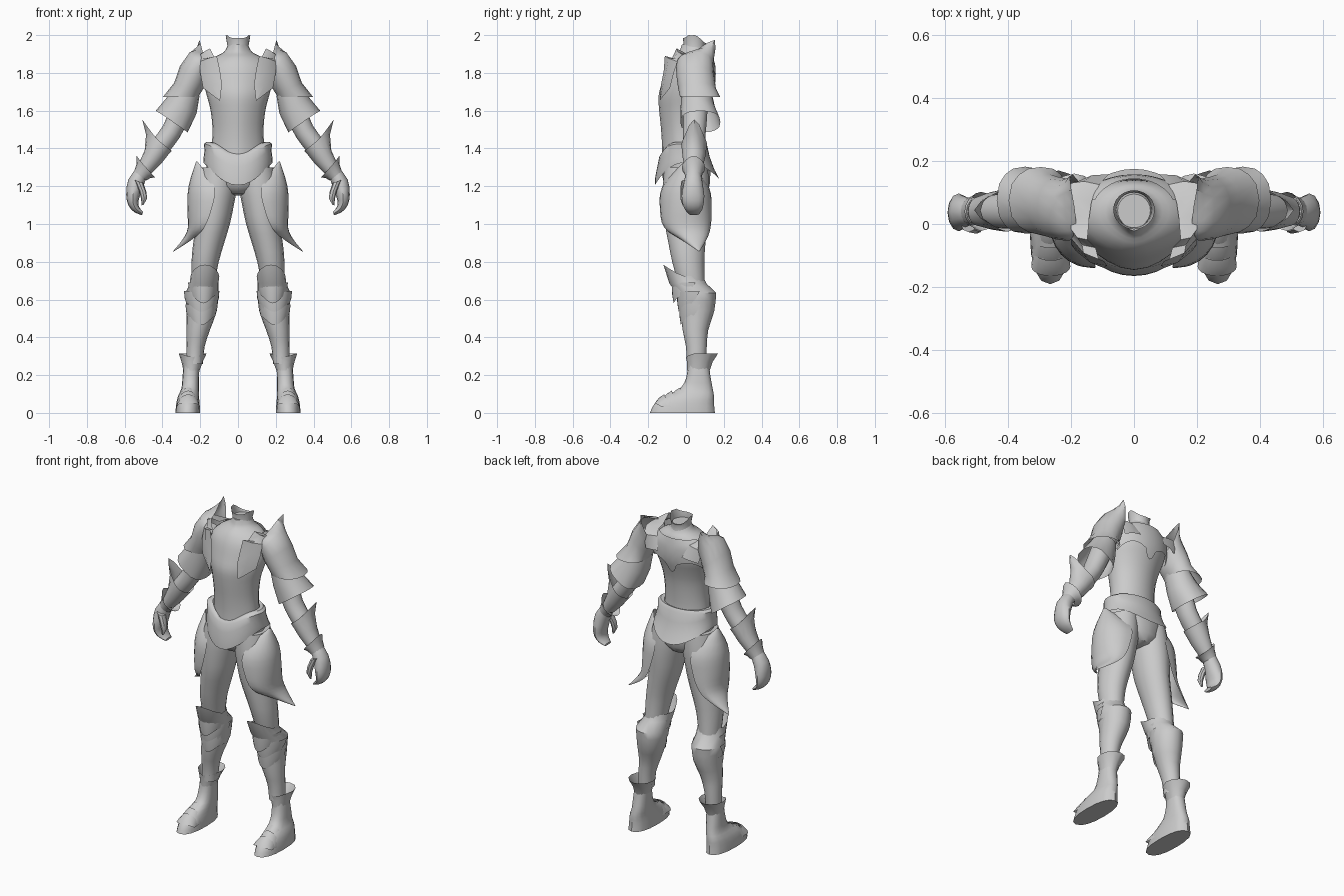
import bpy, math
from mathutils import Vector

grey = bpy.data.materials.new("steel_grey")
grey.diffuse_color = (0.6, 0.6, 0.6, 1)


def ring(x, y, z, rx, ry, tilt=0, arc=None, lift=(0, 0, 0), at=0, p=4, n=16, e=1.0):
    """Ellipse of points, tilted in the xz plane; lift pulls the side facing angle 'at' into a point."""
    u = Vector((math.cos(math.radians(tilt)), 0, math.sin(math.radians(tilt))))
    count = n if arc is None else n + 1
    a0, a1 = arc or (0, 360)
    pts = []
    for i in range(count):
        a = math.radians(a0 + (a1 - a0) * i / n)
        c, s = math.cos(a), math.sin(a)
        c, s = math.copysign(abs(c) ** e, c), math.copysign(abs(s) ** e, s)
        k = max(0, math.cos(a - math.radians(at))) ** p
        pts.append(Vector((x, y, z)) + u * rx * c + Vector((0, ry * s, 0)) + Vector(lift) * k)
    return pts


def loft(name, rows, closed=True, caps=(False, False), mirror=True, angle=40):
    """Skin a list of point rows into one part."""
    n = len(rows[0])
    verts = [p for r in rows for p in r]
    faces = []
    for j in range(len(rows) - 1):
        for i in range(n if closed else n - 1):
            k = (i + 1) % n
            faces.append((j * n + i, (j + 1) * n + i, (j + 1) * n + k, j * n + k))
    if caps[0]:
        faces.append(tuple(range(n)))
    if caps[1]:
        faces.append(tuple(reversed(range(len(verts) - n, len(verts)))))
    me = bpy.data.meshes.new(name)
    me.from_pydata(verts, [], faces)
    me.materials.append(grey)
    me.shade_smooth()
    me.set_sharp_from_angle(angle=math.radians(angle))
    ob = bpy.data.objects.new(name, me)
    bpy.context.collection.objects.link(ob)
    if mirror:
        ob.modifiers.new("Mirror", 'MIRROR').use_mirror_merge = False
    return ob


def smoothed(table, steps=3):
    """Catmull-Rom resampling of a table of ring sizes."""
    out = []
    for i in range(len(table) - 1):
        q = [table[max(0, min(len(table) - 1, i + d))] for d in (-1, 0, 1, 2)]
        for s in range(steps):
            t = s / steps
            out.append(tuple(0.5 * (2 * b + (c - a) * t + (2 * a - 5 * b + 4 * c - d) * t * t
                             + (3 * b - a - 3 * c + d) * t ** 3) for a, b, c, d in zip(*q)))
    return out + [table[-1]]


# Torso: z, half width, front y, back y
torso = smoothed([(1.28, .15, -.12, .11), (1.4, .14, -.115, .09), (1.5, .135, -.12, .09), (1.6, .145, -.13, .10),
                  (1.68, .165, -.133, .12), (1.75, .182, -.115, .14), (1.83, .178, -.09, .14),
                  (1.88, .13, -.06, .13), (1.91, .075, -.025, .11), (1.95, .052, -.01, .095)])


def torso_ring(z, rx, yf, yb):
    return ring(0, (yf + yb) / 2, z, rx, (yb - yf) / 2, lift=(0, -.012, 0), at=-90, p=8, n=24)


loft("torso", [torso_ring(*r) for r in torso], caps=(True, True), mirror=False)

# Neck collar with raised points at the sides and front
collar = [ring(0, .045, 1.91, .064, .064, n=24), ring(0, .045, 1.945, .056, .056, n=24),
          ring(0, .045, 1.965, .066, .062, n=24)]
for p in collar[-1]:
    p.z += .036 * (abs(p.x) / .066) ** 4 + (.012 if p.y < .02 else 0) - .12 * (p.y - .04)
loft("neck_collar", collar, mirror=False)


# Upper back plate, following the torso, with a notched hem
def torso_at(z):
    i = next(k for k in range(len(torso) - 1) if torso[k + 1][0] >= z)
    a, b = torso[i], torso[i + 1]
    t = (z - a[0]) / (b[0] - a[0])
    return [u + (v - u) * t for u, v in zip(a, b)]


back = []
for j in range(6):
    row = []
    for i in range(25):
        s = i / 12 - 1
        hem = 1.70 + .05 * abs(math.sin(s * math.pi)) - (.03 if abs(s) < .1 else 0)
        z, rx, yf, yb = torso_at(hem + (1.885 - hem) * j / 5)
        a = math.radians(90 + 68 * s)
        row.append(Vector(((rx + .012) * math.cos(a), (yf + yb) / 2 + ((yb - yf) / 2 + .016) * math.sin(a), z)))
    back.append(row)
loft("back_plate", back, closed=False, mirror=False)

# Shoulder strap: pairs of inner and outer edge points running front to back, with two raised points
strap = [((.095, -.138, 1.655), (.1, -.138, 1.655)), ((.085, -.132, 1.74), (.185, -.085, 1.72)),
         ((.095, -.118, 1.81), (.2, -.065, 1.8)), ((.112, -.112, 1.89), (.2, -.045, 1.86)),
         ((.122, -.075, 1.875), (.2, -.03, 1.875)), ((.148, -.05, 1.93), (.205, -.01, 1.89)),
         ((.142, .02, 1.885), (.215, .03, 1.89)), ((.135, .07, 1.88), (.215, .08, 1.885)),
         ((.11, .125, 1.86), (.2, .13, 1.85)), ((.08, .158, 1.79), (.18, .135, 1.77))]
rows = []
for a, b in strap:
    a, b = Vector(a), Vector(b)
    bulge = Vector((.004, -.014 if a.y < -.05 else .008 if a.y > .05 else 0, .002)) * min(1, (b - a).length * 12)
    rows.append([a, (a + b) / 2 + bulge, b])
loft("shoulder_strap", rows, closed=False)

# Pelvis and belt
loft("pelvis", [ring(0, -.01, 1.36, .155, .11), ring(0, 0, 1.28, .172, .13), ring(0, .005, 1.2, .14, .12),
                ring(0, .01, 1.16, .08, .085), ring(0, .01, 1.15, .03, .04)], caps=(True, True), mirror=False)
belt = []
for t, rx, yf, yb in ((.02, .142, -.122, .09), (0, .165, -.127, .1), (.1, .181, -.142, .112), (.4, .177, -.152, .125),
                      (.75, .182, -.163, .15), (1, .184, -.165, .175)):
    row = []
    for i in range(32):
        a = 2 * math.pi * i / 32
        c, s = math.cos(a), math.sin(a)
        f, b = max(0, -s), max(0, s)
        top, low = 1.435 - .065 * f ** 4, 1.325 - .12 * f ** 2.4 - .085 * b ** 2
        row.append(Vector((rx * c, (yf + yb) / 2 + (yb - yf) / 2 * s, top + (low - top) * t)))
    belt.append(row)
loft("belt", belt, mirror=False)

# Thighs
loft("thigh", [ring(*r) for r in smoothed([
    (.10, 0, 1.3, .09, .115), (.11, .0, 1.2, .105, .122), (.122, 0, 1.1, .1, .12), (.133, 0, 1.0, .09, .112),
    (.155, .005, .9, .082, .098), (.174, .012, .8, .072, .085), (.185, .03, .68, .06, .07)], 2)], caps=(True, True))

# Hip plates: z, outer x, edge x, front y, back y
hip = smoothed([(1.33, .222, .215, -.01, .01), (1.2, .262, .125, -.125, .12), (1.08, .268, .14, -.138, .135),
                (.98, .266, .18, -.115, .13), (.92, .292, .24, -.03, .11), (.855, .345, .34, .068, .072)], 3)
loft("hip_plate", [ring(xe, (y0 + y1) / 2, z, xo - xe, (y1 - y0) / 2, arc=(-90, 90), n=12)
                   for z, xo, xe, y0, y1 in hip], closed=False)

# Greaves with a raised knee rim
greave = [ring(.175, -.012, .725, .076, .102, lift=(0, -.006, .06), at=-90, p=1.3),
          ring(.18, .01, .685, .076, .098)]
greave += [ring(*r) for r in smoothed([(.19, .055, .635, .088, .105), (.192, .06, .54, .08, .09),
                                       (.21, .05, .44, .062, .068), (.225, .055, .35, .048, .055),
                                       (.23, .055, .26, .044, .05)], 2)]
loft("greave", greave)

# Overlapping knee plates with pointed hems, hugging the shin
for k, (x, y, z, rx, ry) in enumerate(((.184, .03, .69, .08, .105), (.192, .055, .645, .094, .103),
                                       (.194, .06, .575, .084, .096))):
    plate = [ring(x, y, z, rx, ry * 1.01, arc=(-190, 10), n=14, lift=(0, 0, -.01), at=-90),
             ring(x, y, z - .035, rx * .97, ry * .98, arc=(-180, 0), n=14, lift=(0, 0, -.03), at=-90),
             ring(x, y, z - .065, rx * .9, ry * .93, arc=(-165, -15), n=14, lift=(0, .002, -.045), at=-90)]
    loft("knee_plate_%d" % (k + 1), plate, closed=False)

# Boots: cuff, ankle and foot
loft("boot_cuff", [ring(.24, .085, .315, .074, .085, n=12, lift=(0, 0, -.02), at=-90),
                   ring(.243, .073, .27, .056, .068, n=12), ring(.246, .066, .225, .043, .06, n=12)])
boot = smoothed([(.246, .066, .25, .042, .056, .0), (.25, .066, .19, .044, .064, .0), (.253, .056, .13, .046, .085, .0),
                 (.262, .02, .09, .055, .128, .0), (.265, -.009, .05, .062, .157, .0), (.266, -.019, .0, .065, .172, .0)], 2)
loft("boot", [ring(*r, e=.85) for r in boot], caps=(False, True))

# Raised bands over the foot
for k, (y, top, w) in enumerate(((-.03, .135, .054), (-.075, .118, .057), (-.115, .098, .057))):
    rows = []
    for dy, dz in ((0, 0), (-.028, -.018), (-.05, -.045)):
        rows.append([Vector((.264 + (w - dy * .1) * math.cos(a), y + dy + .03 * (1 - math.sin(a)),
                             .035 + (top + dz - .035) * math.sin(a)))
                     for a in (math.pi * i / 10 for i in range(11))])
    loft("foot_band_%d" % (k + 1), rows, closed=False)

# Shoulder guard, its collar edge drawn up into a rear point, and the flared sleeve guard
loft("shoulder_guard", [ring(.176, .045, 1.855, .05, .088, 80, lift=(.022, .045, .085), at=45, p=5),
                        ring(.192, .045, 1.848, .07, .095, 70, lift=(.01, .02, .035), at=45, p=4),
                        ring(.212, .045, 1.833, .086, .098, 60, lift=(.002, .004, .008), at=45, p=4),
                        ring(.243, .05, 1.78, .085, .1, 40), ring(.268, .058, 1.72, .075, .1, 22),
                        ring(.296, .075, 1.672, .084, .106, 0, e=.75, lift=(.018, 0, 0))])
loft("sleeve_guard", [ring(.27, .055, 1.7, .07, .08, 20), ring(.3, .062, 1.625, .09, .09, 26),
                      ring(.345, .076, 1.54, .096, .106, 35, e=.75, lift=(.012, 0, .004))])

# Arm
loft("arm", [ring(*r) for r in smoothed([(.22, .05, 1.8, .06, .065, 30), (.295, .05, 1.62, .06, .065, 30),
                                         (.352, .045, 1.49, .054, .06, 36), (.42, .042, 1.4, .052, .056, 40),
                                         (.5, .04, 1.28, .035, .04, 38)], 2)], caps=(True, True))

# Forearm guard with a tall outer point
loft("forearm_guard", [ring(.4, .044, 1.425, .062, .068, 38, lift=(.058, 0, .09), p=4),
                       ring(.418, .043, 1.405, .062, .066, 38, lift=(.02, 0, .03), p=3),
                       ring(.45, .042, 1.355, .056, .06, 38), ring(.495, .04, 1.29, .042, .046, 42)])
loft("wrist_cuff", [ring(.485, .04, 1.297, .068, .062, 48, lift=(.006, 0, .014)),
                    ring(.5, .04, 1.28, .052, .052, 44), ring(.518, .04, 1.255, .04, .045, 38)])

# Hand with curled fingers and thumb
loft("hand", [ring(*r, n=12) for r in smoothed([
    (.505, .04, 1.28, .034, .04, 38), (.542, .038, 1.215, .044, .05, 28), (.556, .037, 1.15, .036, .06, 6),
    (.554, .038, 1.105, .027, .055, -15), (.535, .04, 1.075, .018, .045, -45), (.505, .042, 1.055, .009, .03, -70)],
    2)], caps=(True, True))
loft("thumb", [ring(.525, .0, 1.225, .026, .026, 20, n=8), ring(.505, -.01, 1.175, .02, .02, 10, n=8),
               ring(.497, -.014, 1.135, .016, .016, -5, n=8), ring(.505, -.012, 1.1, .006, .007, -20, n=8)],
     caps=(True, True))
